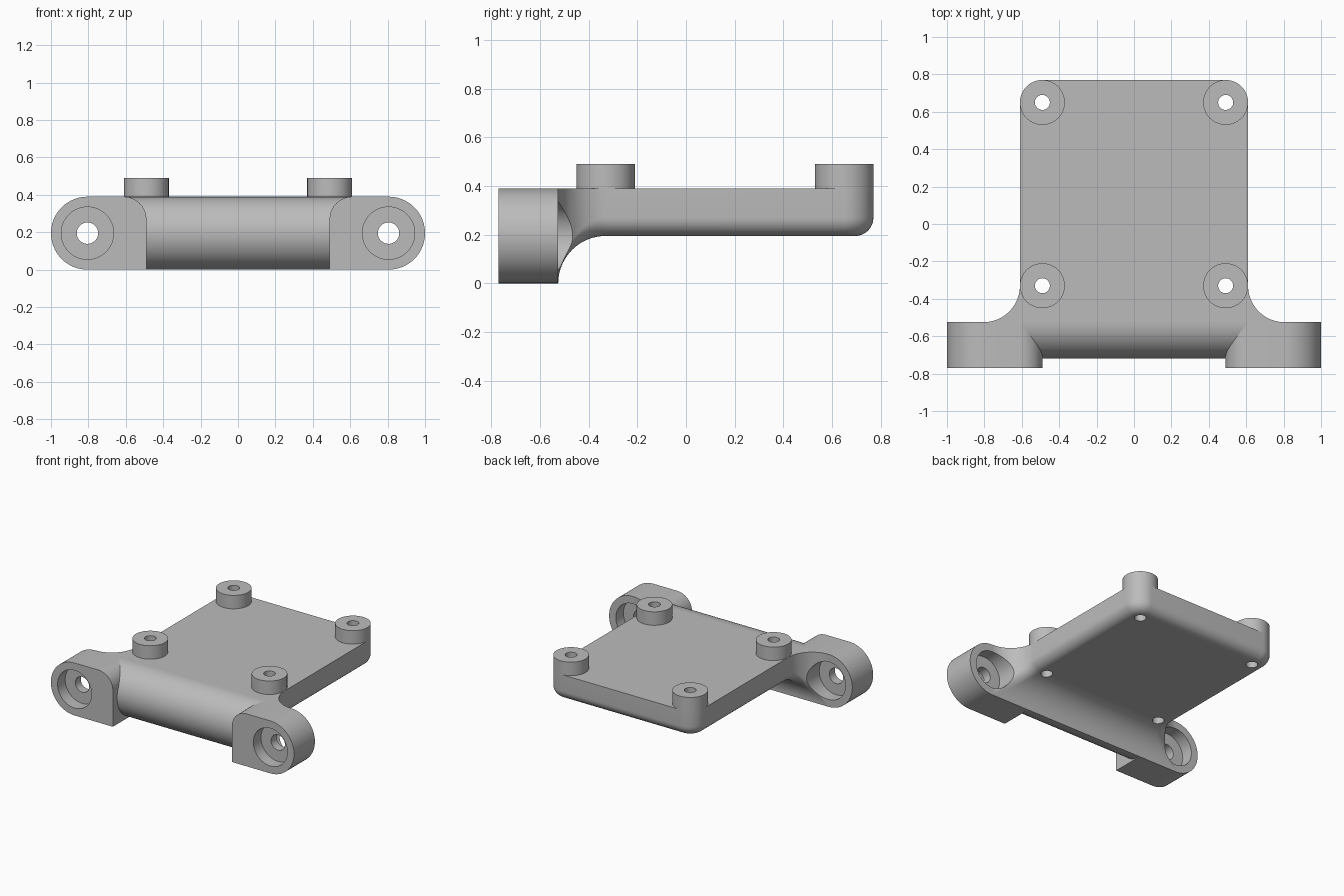
import bpy
import bmesh
from math import sin, cos, pi, sqrt
from mathutils import Matrix

if "Cube" in bpy.data.objects:
    bpy.data.objects.remove(bpy.data.objects["Cube"])

R = 0.195          # half the lug height, also the large fillet radius
TOP = 2 * R        # top of the plate
LUG_X = 0.805      # lug bore position
BACK = -0.525      # rear face of the lugs
FRONT = -0.77
BOSS_X, BOSS_R, BOSS_YS = 0.49, 0.12, (-0.33, 0.65)
EDGE = 0.075       # rounding of the lower plate edge

grey = bpy.data.materials.new("plain grey")
grey.use_nodes = True
colour = (0.5, 0.5, 0.5, 1)
grey.diffuse_color = colour
grey.node_tree.nodes["Principled BSDF"].inputs["Base Color"].default_value = colour


def finish(name, bm):
    bmesh.ops.remove_doubles(bm, verts=bm.verts, dist=1e-5)
    bmesh.ops.dissolve_degenerate(bm, edges=bm.edges, dist=1e-5)
    bmesh.ops.recalc_face_normals(bm, faces=bm.faces)
    mesh = bpy.data.meshes.new(name)
    bm.to_mesh(mesh)
    bm.free()
    mesh.materials.append(grey)
    ob = bpy.data.objects.new(name, mesh)
    bpy.context.collection.objects.link(ob)
    return ob


def cylinder(name, centre, radius, depth, along_y=False):
    bm = bmesh.new()
    turn = Matrix.Rotation(pi / 2 if along_y else 0, 4, "X")
    bmesh.ops.create_cone(bm, cap_ends=True, segments=64, radius1=radius,
                          radius2=radius, depth=depth,
                          matrix=Matrix.Translation(centre) @ turn)
    return finish(name, bm)


def prism(name, points, offset):
    bm = bmesh.new()
    face = bm.faces.new([bm.verts.new(p) for p in points])
    new = bmesh.ops.extrude_face_region(bm, geom=[face])["geom"]
    verts = [v for v in new if isinstance(v, bmesh.types.BMVert)]
    bmesh.ops.translate(bm, verts=verts, vec=offset)
    return finish(name, bm)


def arc(cx, cy, r, start, end, n=24):
    return [(cx + r * cos(start + (end - start) * i / n),
             cy + r * sin(start + (end - start) * i / n)) for i in range(n + 1)]


def cut(ob, cutters):
    for c in cutters:
        mod = ob.modifiers.new("cut", "BOOLEAN")
        mod.operation, mod.solver, mod.object = "DIFFERENCE", "EXACT", c
    graph = bpy.context.evaluated_depsgraph_get()
    mesh = bpy.data.meshes.new_from_object(ob.evaluated_get(graph))
    ob.modifiers.clear()
    ob.data = mesh


def underside(y):
    d = min(max(-0.33 - y, 0), R)
    return sqrt(max(R * R - d * d, 0))


# Half outline of the plate: point, outward direction, edge rounding
outline = []
for i in range(25):
    a = pi / 2 * i / 24
    outline.append((LUG_X - R * sin(a), -0.33 - R * cos(a), sin(a), cos(a),
                    EDGE * sin(a) ** 2))
for i in range(17):
    a = pi / 2 * i / 16
    outline.append((BOSS_X + BOSS_R * cos(a), BOSS_YS[1] + BOSS_R * sin(a),
                    cos(a), sin(a), EDGE))

# Plate lofted from mirrored sections, with a scooped and rounded underside
bm = bmesh.new()
sections = []
for x, y, nx, ny, f in outline:
    half = [(x, y, TOP)]
    for j in range(11):
        t = pi / 2 * j / 10
        inset = f * (1 - cos(t))
        py = max(y - ny * inset, BACK)
        half.append((x - nx * inset, py, underside(py) + f * (1 - sin(t))))
    right = [bm.verts.new(p) for p in half]
    left = [bm.verts.new((-px, py, pz)) for px, py, pz in half]
    sections.append((right, left))
for (r0, l0), (r1, l1) in zip(sections, sections[1:]):
    loop0, loop1 = r0 + l0[::-1], r1 + l1[::-1]
    for k in range(len(loop0)):
        m = (k + 1) % len(loop0)
        bm.faces.new((loop0[k], loop0[m], loop1[m], loop1[k]))
r, l = sections[-1]
for k in range(len(r) - 1):
    bm.faces.new((r[k], r[k + 1], l[k + 1], l[k]))
r, l = sections[0]
bm.faces.new((r[0], r[1], l[1], l[0]))
plate = finish("mounting_plate", bm)

# Rounded bar between the lugs
bar = prism("front_bar", [(-0.62, y, z) for y, z in arc(BACK, R, R, pi / 2, 3 * pi / 2, 40)],
            (1.24, 0, 0))

# Lugs: rounded outside, small radius on the inner top corner
profile = arc(LUG_X, R, R, -pi / 2, pi / 2, 40)
profile += arc(0.49 + 0.12, TOP - 0.12, 0.12, pi / 2, pi, 16) + [(0.49, 0)]
lugs, bosses, lug_cutters, boss_cutters = [], [], [], []
for side, s in (("left", 1), ("right", -1)):
    lugs.append(prism(side + "_lug", [(s * x, FRONT, z) for x, z in profile],
                      (0, BACK - FRONT, 0)))
    # Bore with a counterbore at each end
    for y, radius, depth in ((-0.65, 0.057, 0.6), (FRONT - 0.01, 0.14, 0.2),
                             (BACK + 0.06, 0.14, 0.3)):
        lug_cutters.append(cylinder("bore_cutter", (s * LUG_X, y, R), radius, depth, True))
    # Raised bosses with screw holes through the plate
    for end, y in zip(("front", "back"), BOSS_YS):
        bosses.append(cylinder(f"{end}_{side}_boss", (s * BOSS_X, y, 0.415), BOSS_R, 0.15))
        boss_cutters.append(cylinder("screw_cutter", (s * BOSS_X, y, 0.3), 0.04, 0.8))

cut(plate, lug_cutters + boss_cutters)
for ob in lugs:
    cut(ob, lug_cutters)
for ob in bosses:
    cut(ob, boss_cutters)
for c in lug_cutters + boss_cutters:
    bpy.data.objects.remove(c)

# Smooth curved faces, keep machined edges sharp
bpy.ops.object.select_all(action="DESELECT")
for ob in [plate, bar] + lugs + bosses:
    ob.select_set(True)
bpy.context.view_layer.objects.active = plate
bpy.ops.object.shade_smooth_by_angle(angle=pi / 6)
